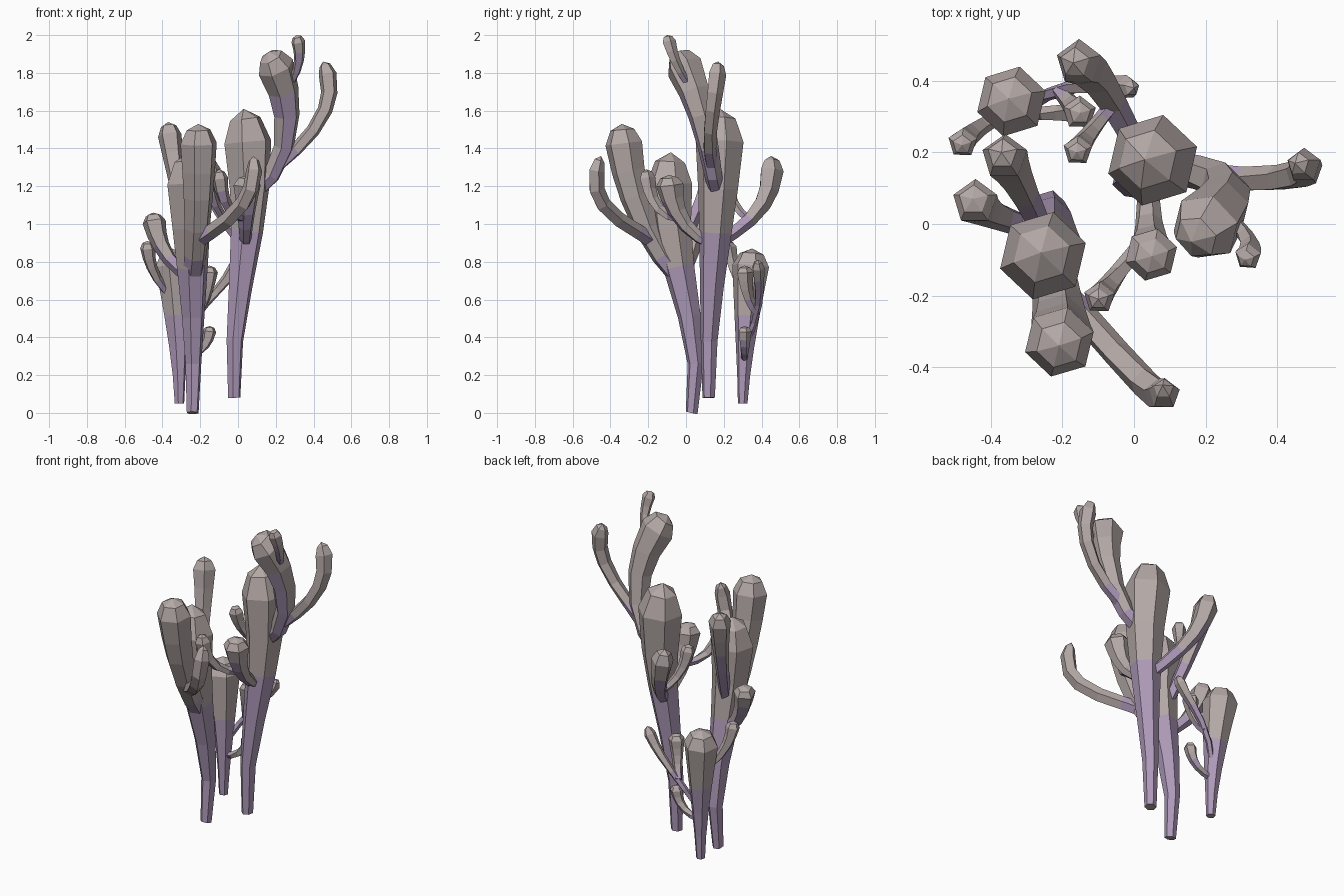
import bpy
import bmesh
from math import tau, cos, sin
from mathutils import Vector

cube = bpy.data.objects.get("Cube")
if cube:
    bpy.data.objects.remove(cube)


def material(name, red, green, blue):
    mat = bpy.data.materials.new(name)
    mat.use_nodes = True
    colour = (red, green, blue, 1)
    mat.diffuse_color = colour
    mat.node_tree.nodes["Principled BSDF"].inputs["Base Color"].default_value = colour
    return mat


grey = material("warm grey", 0.45, 0.39, 0.38)
purple = material("dusty purple", 0.42, 0.32, 0.48)


def follow(curve, t):
    """Position and direction part of the way along a curve of control points."""
    points = curve
    while len(points) > 2:
        points = [a.lerp(b, t) for a, b in zip(points, points[1:])]
    first, last = points
    return first.lerp(last, t), (last - first).normalized()


def add_ring(bm, curve, t, radius, sides):
    """Ring of vertices square to the curve."""
    centre, along = follow(curve, t)
    across = Vector((1, 0.3, 0))
    across = (across - along * across.dot(along)).normalized()
    other = along.cross(across)
    ring = []
    for side in range(sides):
        angle = tau * side / sides
        offset = across * cos(angle) + other * sin(angle)
        ring.append(bm.verts.new(centre + offset * radius))
    return ring


def grow(name, start, via, tip, bulb, slim=0.5, ease=2, tinted_rows=1, underside=-0.4):
    """Bent faceted stem that swells from slim * bulb to bulb and ends in a blunt dome.
    The lowest rows and the stem faces turned down are purple. Returns its curve."""
    curve = [Vector(p) for p in (start, *via, tip)]
    sides = 6 if bulb > 0.07 else 5
    bm = bmesh.new()
    swell_end = 0.9
    rings = []
    for t in (0, 0.2, 0.4, 0.6, 0.75, swell_end):
        swell = (t / swell_end) ** ease
        radius = bulb * (slim + (1 - slim) * swell)
        rings.append(add_ring(bm, curve, t, radius, sides))
    rings.append(add_ring(bm, curve, 0.97, bulb * 0.65, sides))

    walls = []
    for row, (lower, upper) in enumerate(zip(rings, rings[1:])):
        for side in range(sides):
            after = (side + 1) % sides
            face = bm.faces.new((lower[side], lower[after], upper[after], upper[side]))
            walls.append((row, face))
    apex = bm.verts.new(curve[-1])
    for side in range(sides):
        bm.faces.new((rings[-1][side], rings[-1][(side + 1) % sides], apex))
    bm.faces.new(reversed(rings[0]))

    bmesh.ops.recalc_face_normals(bm, faces=bm.faces)
    for row, face in walls:
        shaded_stem = row < 4 and face.normal.z < underside
        face.material_index = int(row < tinted_rows or shaded_stem)

    mesh = bpy.data.meshes.new(name)
    bm.to_mesh(mesh)
    bm.free()
    mesh.materials.append(grey)
    mesh.materials.append(purple)
    bpy.context.collection.objects.link(bpy.data.objects.new(name, mesh))
    return curve


def trunk(name, start, via, tip, bulb):
    return grow(name, start, via, tip, bulb, slim=0.26, ease=1.4,
                tinted_rows=3, underside=-0.6)


def branch(name, parent, at, via, tip, bulb, **style):
    """Stem that leaves its parent part of the way up."""
    start, _ = follow(parent, at)
    return grow(name, start, via, tip, bulb, **style)


# Front stalk and its branches
front = trunk("front_trunk", start=(-0.24, 0.03, 0),
              via=[(-0.23, 0.13, 0.45), (-0.24, -0.14, 0.8)],
              tip=(-0.26, -0.08, 1.38), bulb=0.125)
forward = branch("front_trunk_forward_branch", front, at=0.55, via=[(-0.2, -0.3, 1)],
                 tip=(-0.21, -0.34, 1.53), bulb=0.1, slim=0.55, ease=1.4, underside=-0.6)
branch("front_trunk_long_twig", forward, at=0.3,
       via=[(-0.1, -0.3, 1), (0.12, -0.57, 1.08)],
       tip=(0.08, -0.45, 1.36), bulb=0.045, slim=0.9, underside=-0.8)
branch("front_trunk_rear_branch", front, at=0.65, via=[(-0.33, 0.14, 1.2)],
       tip=(-0.37, 0.2, 1.54), bulb=0.066, tinted_rows=2)
branch("front_trunk_side_branch", front, at=0.55, via=[(-0.43, 0.03, 0.82)],
       tip=(-0.45, 0.07, 1.06), bulb=0.065, tinted_rows=2)

# Tall stalk and its branches
tall = trunk("tall_trunk", start=(-0.02, 0.12, 0.08),
             via=[(-0.05, 0.11, 0.6), (0.13, 0.18, 1)],
             tip=(0.03, 0.18, 1.61), bulb=0.13)
upper = branch("tall_trunk_upper_branch", tall, at=0.72,
               via=[(0.3, 0.13, 1.3), (0.31, 0.1, 1.65)],
               tip=(0.16, -0.05, 1.91), bulb=0.1, slim=0.45, underside=-0.3)
branch("upper_branch_outer_twig", upper, at=0.26,
       via=[(0.38, 0.1, 1.45), (0.56, 0.15, 1.63)],
       tip=(0.45, 0.17, 1.86), bulb=0.05, slim=0.7, underside=-0.7)
branch("upper_branch_top_twig", upper, at=0.75, via=[(0.36, -0.06, 1.82)],
       tip=(0.31, -0.1, 2), bulb=0.038)
ahead = branch("tall_trunk_forward_branch", tall, at=0.55, via=[(0.04, -0.08, 0.98)],
               tip=(0.05, -0.09, 1.26), bulb=0.075, slim=0.4)
branch("forward_branch_twig", ahead, at=0.5, via=[(-0.09, -0.2, 1.04)],
       tip=(-0.1, -0.21, 1.29), bulb=0.045)
rear = branch("tall_trunk_rear_branch", tall, at=0.55,
              via=[(-0.05, 0.32, 1), (-0.12, 0.47, 1.08)],
              tip=(-0.17, 0.45, 1.36), bulb=0.066, tinted_rows=2)
branch("rear_branch_twig", rear, at=0.4, via=[(-0.15, 0.22, 1.1)],
       tip=(-0.16, 0.2, 1.29), bulb=0.042)

# Short stalk and its branches
short = trunk("short_trunk", start=(-0.31, 0.3, 0.05), via=[(-0.31, 0.31, 0.4)],
              tip=(-0.35, 0.35, 0.87), bulb=0.1)
long = branch("short_trunk_long_branch", short, at=0.4,
              via=[(-0.2, 0.42, 0.6), (-0.06, 0.38, 0.66)],
              tip=(0, 0.38, 0.81), bulb=0.035, tinted_rows=2)
branch("long_branch_twig", long, at=0.3, via=[(-0.16, 0.31, 0.6)],
       tip=(-0.15, 0.31, 0.78), bulb=0.048)
branch("short_trunk_low_twig", short, at=0.32, via=[(-0.15, 0.31, 0.31)],
       tip=(-0.15, 0.31, 0.46), bulb=0.038)
branch("short_trunk_side_branch", short, at=0.7, via=[(-0.48, 0.25, 0.72)],
       tip=(-0.48, 0.22, 0.91), bulb=0.042)
